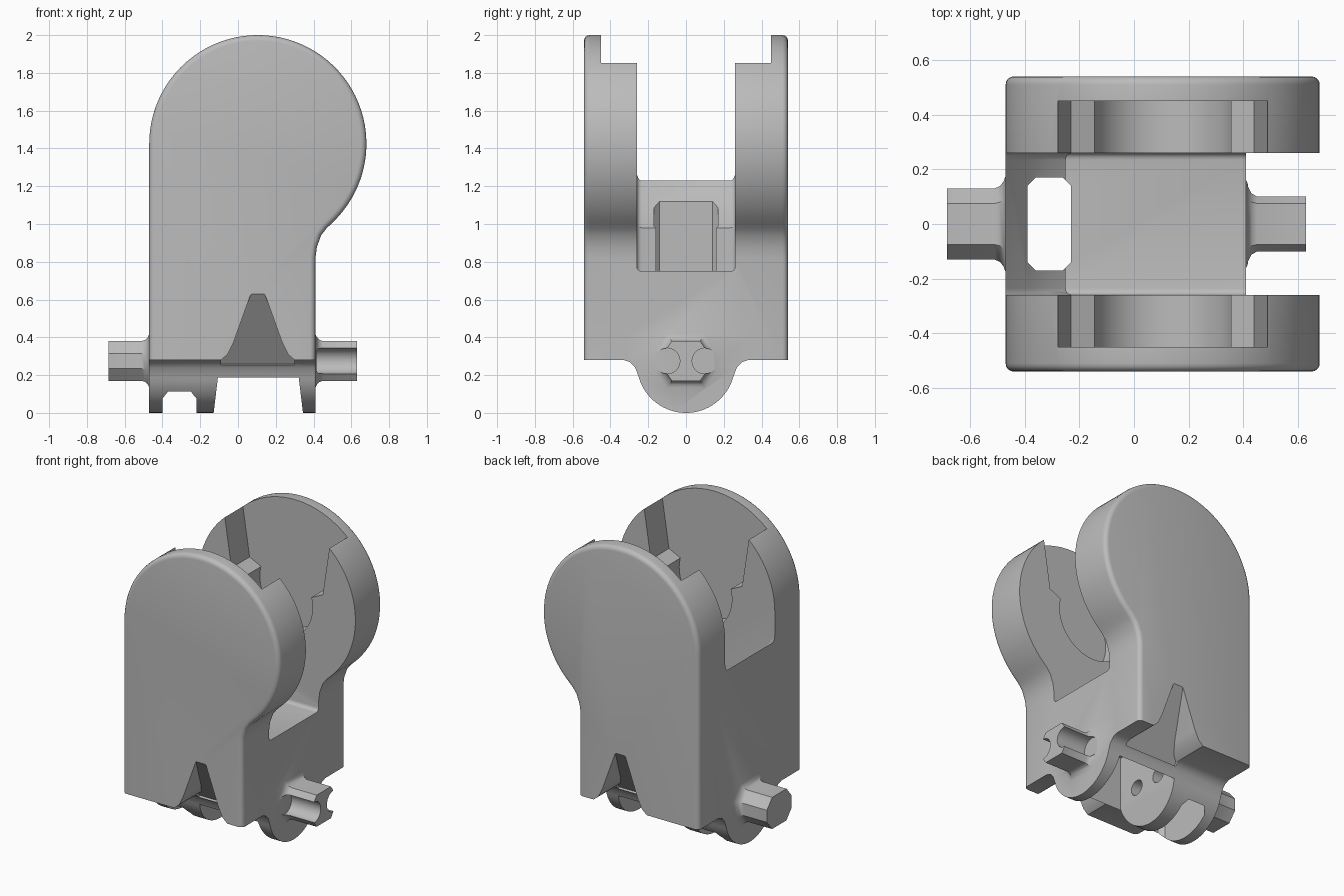
import bpy, bmesh
from math import sin, cos, radians

if "Cube" in bpy.data.objects:
    bpy.data.objects.remove(bpy.data.objects["Cube"], do_unlink=True)

grey = bpy.data.materials.new("plain_grey")
grey.use_nodes = True
GREY = (0.5, 0.5, 0.5, 1)
grey.diffuse_color = GREY
grey.node_tree.nodes["Principled BSDF"].inputs["Base Color"].default_value = GREY


def arc(cx, cy, r, a0, a1, n):
    steps = [radians(a0 + (a1 - a0) * i / n) for i in range(n + 1)]
    return [(cx + r * cos(a), cy + r * sin(a)) for a in steps]


def place(axis, p, d):
    return (d, p[0], p[1]) if axis == "x" else (p[0], d, p[1])


def loft(name, axis, rings):
    """Skin a list of (profile, position) rings along an axis."""
    bm = bmesh.new()
    loops = [[bm.verts.new(place(axis, p, d)) for p in prof] for prof, d in rings]
    n = len(loops[0])
    for a, b in zip(loops, loops[1:]):
        for i in range(n):
            j = (i + 1) % n
            bm.faces.new((a[i], a[j], b[j], b[i]))
    bm.faces.new(loops[0])
    bm.faces.new(loops[-1])
    bmesh.ops.recalc_face_normals(bm, faces=bm.faces)
    mesh = bpy.data.meshes.new(name)
    bm.to_mesh(mesh)
    bm.free()
    ob = bpy.data.objects.new(name, mesh)
    bpy.context.collection.objects.link(ob)
    mesh.materials.append(grey)
    return ob


def prism(name, axis, profile, lo, hi, bevel=0, above=-9):
    """Extrude a profile, rounding its end rims above a height."""
    ob = loft(name, axis, [(profile, lo), (profile, hi)])
    if bevel:
        bm = bmesh.new()
        bm.from_mesh(ob.data)
        k = "xyz".index(axis)
        rim = [e for e in bm.edges
               if abs(e.verts[0].co[k] - e.verts[1].co[k]) < 1e-5
               and max(v.co.z for v in e.verts) > above]
        bmesh.ops.bevel(bm, geom=rim, offset=bevel, segments=4, profile=0.5,
                        affect="EDGES", clamp_overlap=False)
        bm.to_mesh(ob.data)
        bm.free()
    return ob


def box(name, x0, x1, y, z0, z1):
    """Box centred on y with rounded corners."""
    r = 0.03
    ring = [(x0, -y + r), (x0 + r, -y), (x1 - r, -y), (x1, -y + r),
            (x1, y - r), (x1 - r, y), (x0 + r, y), (x0, y - r)]
    ob = loft(name, "x", [(ring, z0), (ring, z1)])
    for v in ob.data.vertices:
        z, x, y = v.co
        v.co = (x, y, z)
    return ob


def boolean(target, tool, operation):
    mod = target.modifiers.new(operation.lower(), "BOOLEAN")
    mod.operation, mod.solver, mod.object = operation, "EXACT", tool
    bpy.context.view_layer.objects.active = target
    bpy.ops.object.modifier_apply(modifier=mod.name)
    bpy.data.objects.remove(tool, do_unlink=True)


# Main housing: straight lower block flowing into a round head
CX, CZ = 0.105, 1.425
outline = [(-0.47, 0.28), (0.41, 0.28), (0.41, 0.82), (0.418, 0.88), (0.44, 0.94),
           (0.467, 0.975)] + arc(CX, CZ, 0.575, -47, 180, 56)
body = prism("housing", "y", outline, -0.54, 0.54, 0.03, 0.29)

# Rounded belly under the housing, with concave shoulders
belly = [(-0.33, 0.4), (-0.33, 0.28), (-0.295, 0.268), (-0.268, 0.238)]
belly += arc(0, 0.26, 0.26, 196, 344, 32)
belly += [(-y, z) for y, z in belly[3::-1]]
boolean(body, prism("belly", "x", belly, -0.47, 0.41), "UNION")

# Slot between the two cheeks, with a stepped ramp at the left-hand end
slot = [(0.9, 0.75), (-0.25, 0.75), (-0.25, 0.98), (-0.32, 1.04), (-0.39, 1.12),
        (-0.47, 1.23), (-0.6, 1.42), (-0.6, 2.2), (0.9, 2.2)]
boolean(body, prism("slot_cut", "y", slot, -0.26, 0.26, 0.025), "DIFFERENCE")

# Axle guides inside both cheeks: tapered entry, ledge, round seat
guide = [(CX - 0.39, 2.2), (CX - 0.385, 1.86), (CX - 0.335, 1.53), (CX - 0.25, 1.49)]
guide += arc(CX, CZ, 0.26, 166, 374, 32)
guide += [(2 * CX - x, z) for x, z in guide[3::-1]]
for side in (-1, 1):
    lo, hi = sorted((side * 0.1, side * 0.45))
    boolean(body, prism("guide_cut", "y", guide, lo, hi), "DIFFERENCE")

# Through window and underside pockets that leave three ribs
boolean(body, box("window_cut", -0.39, -0.23, 0.17, -0.2, 1.4), "DIFFERENCE")
boolean(body, box("small_pocket_cut", -0.4, -0.22, 0.215, -0.2, 0.3), "DIFFERENCE")
pocket = [(-0.135, -0.05), (-0.105, 0.2), (-0.105, 0.55),
          (0.32, 0.55), (0.32, 0.2), (0.35, -0.05)]
boolean(body, prism("large_pocket_cut", "y", pocket, -0.25, 0.25), "DIFFERENCE")

# Pair of round holes in the middle rib
for y in (-0.1, 0.1):
    hole = arc(y, 0.28, 0.05, 0, 345, 23)
    boolean(body, prism("rib_hole_cut", "x", hole, -0.19, -0.05), "DIFFERENCE")

# Sloped wedge notches at the foot of both faces
left_edge = [(-0.09, 0.05), (-0.09, 0.28), (-0.055, 0.31), (-0.025, 0.37), (0.065, 0.62),
             (0.075, 0.635)]
notch = left_edge + [(2 * CX - x, z) for x, z in left_edge[::-1]]
for side in (-1, 1):
    lo, hi = sorted((side * 0.1, side * 0.8))
    wedge = prism("notch_cut", "y", notch, lo, hi)
    ramp = [(side * 0.62, 0.74), (side * 0.27, 0.26), (side * 0.62, 0.1)]
    boolean(wedge, prism("ramp_cut", "x", ramp, -0.5, 0.6), "INTERSECT")
    boolean(body, wedge, "DIFFERENCE")

# Side pins with flared roots
PZ = 0.275


def pin_section(half, grow):
    corner = [(0.075, 0.105), (half, 0.04), (half, -0.04), (0.075, -0.105)]
    ring = corner + [(-y, -z) for y, z in corner]
    return [(y * (1 + grow), PZ + z * (1 + grow)) for y, z in ring]


def make_pin(name, root, tip, half):
    d = 1 if tip > root else -1
    flare = [(-0.03, 0.35), (0, 0.35), (0.008, 0.19), (0.02, 0.07), (0.04, 0)]
    rings = [(pin_section(half, g), root + d * o) for o, g in flare]
    return loft(name, "x", rings + [(pin_section(half, 0), tip)])


right_pin = make_pin("right_pin", -0.47, -0.685, 0.13)
left_pin = make_pin("left_pin", 0.41, 0.63, 0.12)

# Round grooves along the left pin
for y in (-0.1, 0.1):
    groove = arc(y, PZ, 0.068, 0, 345, 23)
    boolean(left_pin, prism("groove_cut", "x", groove, 0.415, 0.8), "DIFFERENCE")

boolean(body, right_pin, "UNION")
boolean(body, left_pin, "UNION")

# Smooth rounded surfaces, keep crisp edges
bpy.ops.object.select_all(action="DESELECT")
body.select_set(True)
bpy.context.view_layer.objects.active = body
bpy.ops.object.shade_smooth_by_angle(angle=radians(30))
